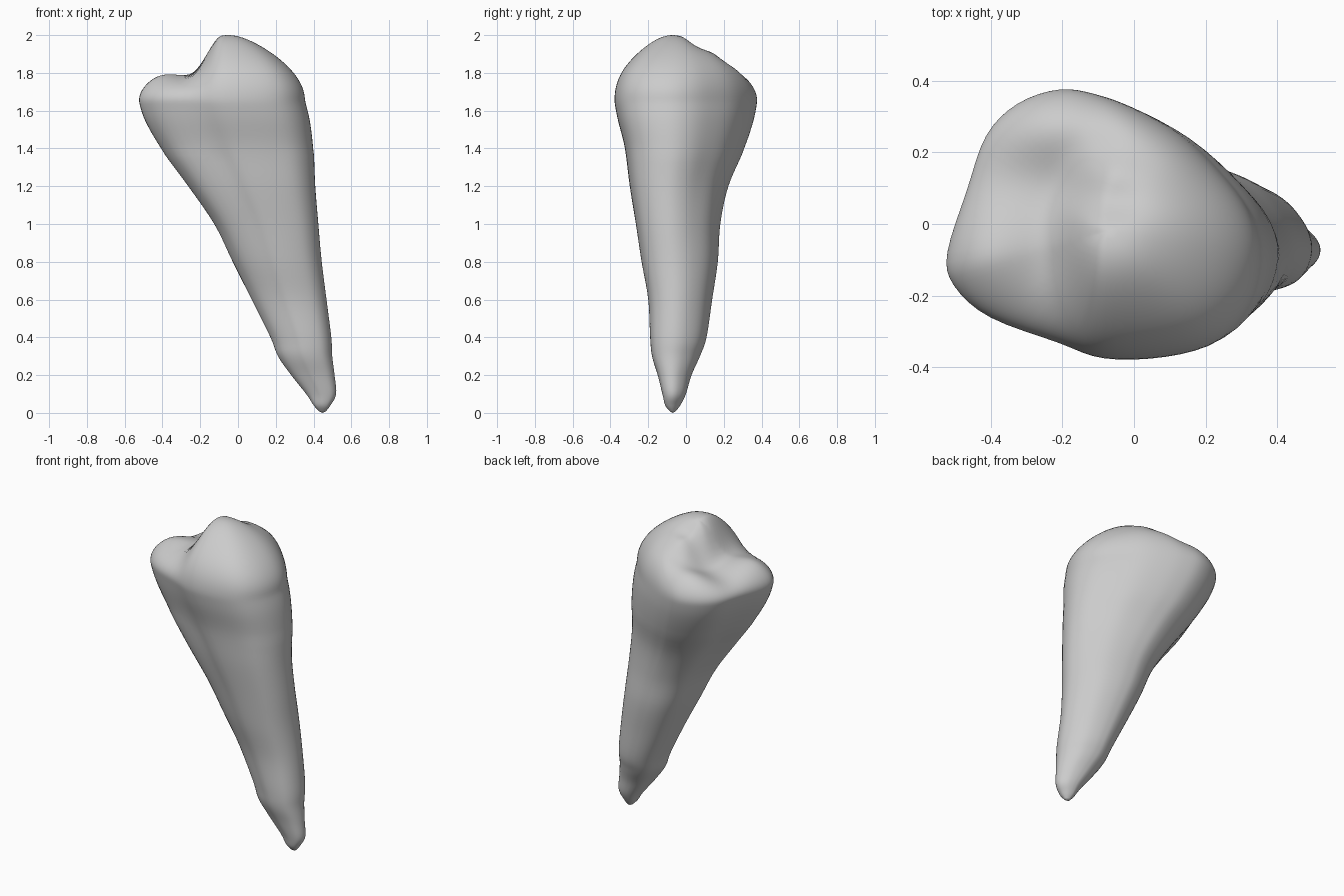
import bpy, bmesh, math
from mathutils import Vector

SEGMENTS = 72      # points around each ring
STEPS = 5          # rings between two key levels
CAP_RINGS = 26     # rings over the biting surface
RIM = 1.65         # height where the biting surface starts
ROUND = 2.2        # how squarely the biting surface meets the sides

# Key levels: height, x min, x max, y min, y max
LEVELS = [
    (.008, .43, .465, -.085, -.055), (.04, .4, .49, -.11, -.03),
    (.1, .36, .52, -.125, 0), (.2, .28, .512, -.15, .03),
    (.3, .21, .5, -.18, .075), (.4, .17, .495, -.19, .11),
    (.6, .07, .47, -.2, .14), (.8, -.03, .445, -.235, .17),
    (1, -.125, .427, -.265, .183), (1.2, -.26, .41, -.297, .225),
    (1.4, -.405, .4, -.323, .31), (1.55, -.495, .382, -.362, .36),
    (RIM, -.528, .357, -.381, .379),
]

# Crown outline, counter-clockwise from the outer side
OUTLINE = [
    (.37, -.08), (.335, .04), (.25, .15), (.14, .255), (0, .33), (-.1, .365),
    (-.2, .38), (-.32, .34), (-.41, .25), (-.46, .1), (-.52, -.08),
    (-.5, -.17), (-.4, -.26), (-.2, -.33), (-.08, -.375), (.1, -.37),
    (.25, -.325), (.34, -.22),
]


def spline(points, steps, closed):
    """Smooth curve through the points, as a list of vectors."""
    pts = [Vector(p) for p in points]
    count = len(pts)
    pick = (lambda i: pts[i % count]) if closed else (lambda i: pts[max(0, min(count - 1, i))])
    result = []
    for i in range(count if closed else count - 1):
        a, b, c, d = (pick(i + k) for k in (-1, 0, 1, 2))
        for k in range(steps):
            t = k / steps
            result.append(b + (c - a) * (t / 2)
                          + (a * 2 - b * 5 + c * 4 - d) * (t * t / 2)
                          + (b * 3 - a - c * 3 + d) * (t ** 3 / 2))
    if not closed:
        result.append(pts[-1])
    return result


def smoothstep(low, high, value):
    t = max(0, min(1, (value - low) / (high - low)))
    return t * t * (3 - 2 * t)


def bump(x, y, cx, cy, rx, ry):
    return math.exp(-((x - cx) / rx) ** 2 - ((y - cy) / ry) ** 2)


def biting_height(x, y):
    """Height of the cusps and grooves before the rim is rounded."""
    # Tall main cusp with its broad shoulder
    main = 1.945 + .06 * bump(x, y, -.05, -.09, .18, .18) - .8 * max(0, x - .1) ** 2
    # Lower side cusp, back cusp and the valley between them
    low = 1.79 + .06 * bump(x, y, -.45, -.08, .13, .15) + .07 * bump(x, y, -.2, .31, .2, .12)
    low -= .03 * bump(x, y, -.34, .12, .2, .1)
    edge = .08 * smoothstep(0, .3, y)
    height = low + (main - low) * smoothstep(-.26 + edge, -.09 + 1.5 * edge, x)
    # Two short grooves behind the main cusp
    height -= .05 * bump(x, y, -.08, .07, .1, .06)
    return height - .03 * bump(x, y, -.03, .2, .08, .06)


def make_tooth():
    # Outline scaled to a unit box so every level can reuse it
    outline = spline(OUTLINE, SEGMENTS // len(OUTLINE), True)
    spans = [(min(axis), max(axis)) for axis in zip(*outline)]
    unit = [Vector([2 * (v - lo) / (hi - lo) - 1 for v, (lo, hi) in zip(p, spans)])
            for p in outline]

    bm = bmesh.new()
    rings = []

    # Root and crown sides, with a swelling on the neck's front right
    for z, x0, x1, y0, y1 in spline(LEVELS, STEPS, False):
        crown = .6 + .4 * smoothstep(.7, 1.5, z)
        swelling = .07 * smoothstep(.6, 1.1, z) * (1 - smoothstep(1.3, RIM, z))
        ring = []
        for p in unit:
            angle = math.atan2(p.y, p.x)
            oval = Vector((math.cos(angle), math.sin(angle)))
            q = oval.lerp(p, crown)
            q *= 1 + swelling * bump(angle, 0, -2.3, 0, .45, 1)
            ring.append(bm.verts.new(((x0 + x1) / 2 + q.x * (x1 - x0) / 2,
                                      (y0 + y1) / 2 + q.y * (y1 - y0) / 2, z)))
        rings.append(ring)

    # Biting surface, closing in from the rim
    centre = Vector((-.07, -.02))
    rim = [v.co.xy for v in rings[-1]]
    for i in range(1, CAP_RINGS):
        s = math.cos(math.pi / 2 * i / CAP_RINGS)
        rounding = (1 - s ** ROUND) ** (1 / ROUND)
        ring = []
        for p in rim:
            x, y = centre.lerp(p, s)
            ring.append(bm.verts.new((x, y, RIM + rounding * (biting_height(x, y) - RIM))))
        rings.append(ring)

    # Skin the rings and close both ends
    tip = bm.verts.new((.448, -.07, 0))
    top = bm.verts.new((*centre, biting_height(*centre)))
    for k in range(SEGMENTS):
        n = (k + 1) % SEGMENTS
        for a, b in zip(rings, rings[1:]):
            bm.faces.new((a[k], a[n], b[n], b[k]))
        bm.faces.new((tip, rings[0][n], rings[0][k]))
        bm.faces.new((top, rings[-1][k], rings[-1][n]))

    # Soften the crown where the sides roll into the cusps
    crown_verts = [v for ring in rings[-CAP_RINGS - 10:] for v in ring]
    for _ in range(5):
        bmesh.ops.smooth_vert(bm, verts=crown_verts, factor=.4,
                              use_axis_x=True, use_axis_y=True, use_axis_z=True)

    bmesh.ops.recalc_face_normals(bm, faces=bm.faces)
    for face in bm.faces:
        face.smooth = True
    mesh = bpy.data.meshes.new("tooth")
    bm.to_mesh(mesh)
    bm.free()
    tooth = bpy.data.objects.new("tooth", mesh)
    bpy.context.collection.objects.link(tooth)
    return tooth


cube = bpy.data.objects.get("Cube")
if cube:
    bpy.data.objects.remove(cube, do_unlink=True)

grey = bpy.data.materials.new("light grey")
grey.use_nodes = True
colour = (.6, .6, .6, 1)
grey.diffuse_color = colour
grey.node_tree.nodes["Principled BSDF"].inputs["Base Color"].default_value = colour
make_tooth().data.materials.append(grey)
